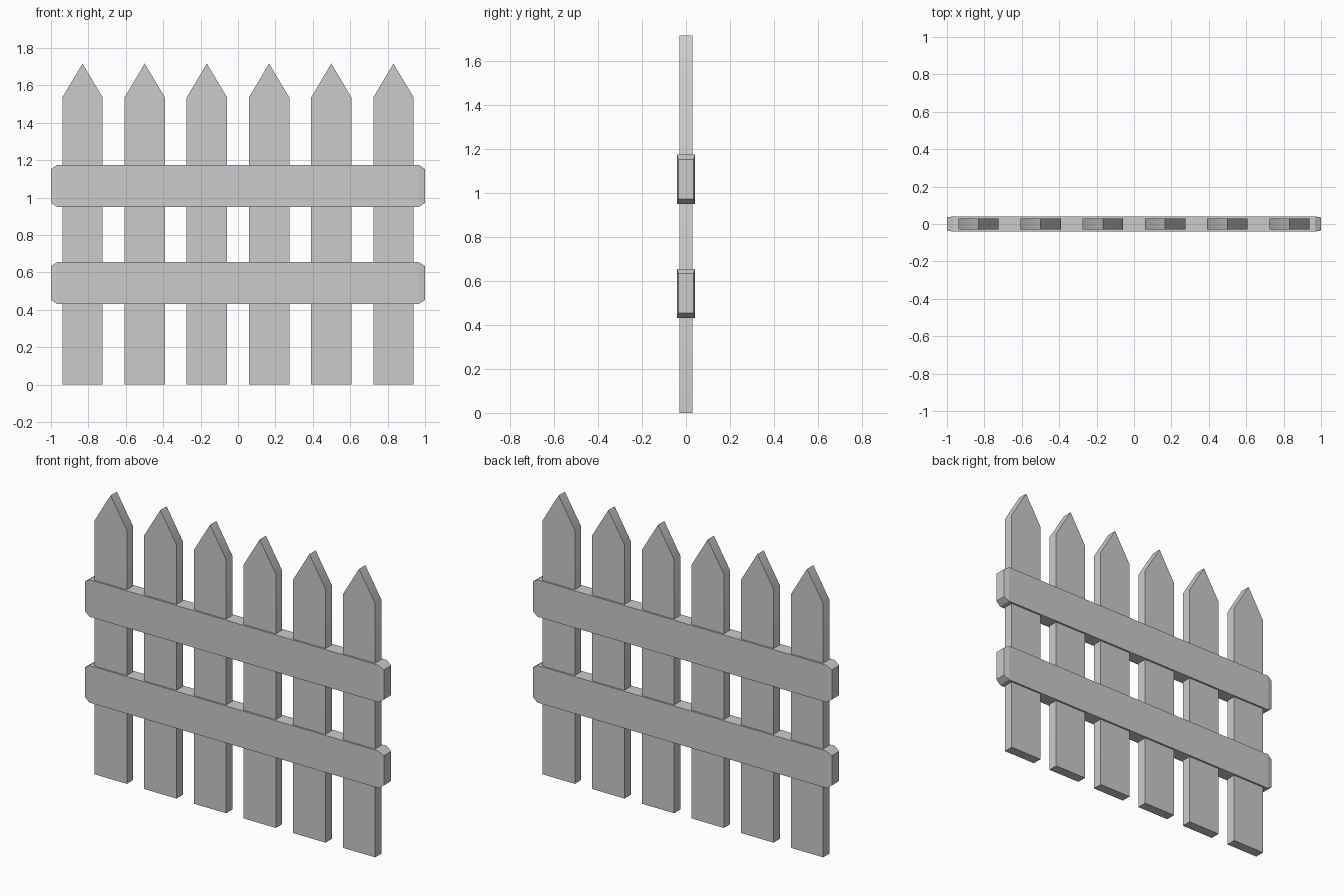
import bpy, bmesh, math

if "Cube" in bpy.data.objects:
    bpy.data.objects.remove(bpy.data.objects["Cube"])


def make_object(name, bm, smooth_angle=None):
    bmesh.ops.recalc_face_normals(bm, faces=bm.faces[:])
    mesh = bpy.data.meshes.new(name)
    bm.to_mesh(mesh)
    bm.free()
    obj = bpy.data.objects.new(name, mesh)
    bpy.context.collection.objects.link(obj)
    if smooth_angle:
        bpy.ops.object.select_all(action='DESELECT')
        obj.select_set(True)
        bpy.context.view_layer.objects.active = obj
        bpy.ops.object.shade_smooth_by_angle(angle=math.radians(smooth_angle))
    return obj


def picket(name, x, half_w=0.108, half_d=0.03, shoulder=1.535, tip=1.716):
    # Pointed board: front outline extruded through its thickness
    outline = [(-half_w, 0), (half_w, 0), (half_w, shoulder),
               (0, tip), (-half_w, shoulder)]
    bm = bmesh.new()
    face = bm.faces.new([bm.verts.new((x + px, -half_d, pz)) for px, pz in outline])
    ext = bmesh.ops.extrude_face_region(bm, geom=[face])
    verts = [g for g in ext["geom"] if isinstance(g, bmesh.types.BMVert)]
    bmesh.ops.translate(bm, verts=verts, vec=(0, 2 * half_d, 0))
    return make_object(name, bm, 35)


def rail(name, z, half_d=0.041, half_h=0.112):
    # Horizontal board whose ends taper to a slightly smaller cap
    sections = [(-1, 0.035, 0.09), (-0.967, half_d, half_h),
                (0.967, half_d, half_h), (1, 0.035, 0.09)]
    bm = bmesh.new()
    rings = [[bm.verts.new((x, sy * d, z + sz * h))
              for sy, sz in ((-1, -1), (1, -1), (1, 1), (-1, 1))]
             for x, d, h in sections]
    for a, b in zip(rings, rings[1:]):
        for i in range(4):
            j = (i + 1) % 4
            bm.faces.new((a[i], a[j], b[j], b[i]))
    bm.faces.new(rings[0])
    bm.faces.new(rings[-1])
    return make_object(name, bm)


# Six upright pickets
for i in range(6):
    picket(f"picket_{i + 1}", (i - 2.5) * 0.3325)

# Two cross rails
rail("lower_rail", 0.543)
rail("upper_rail", 1.062)
